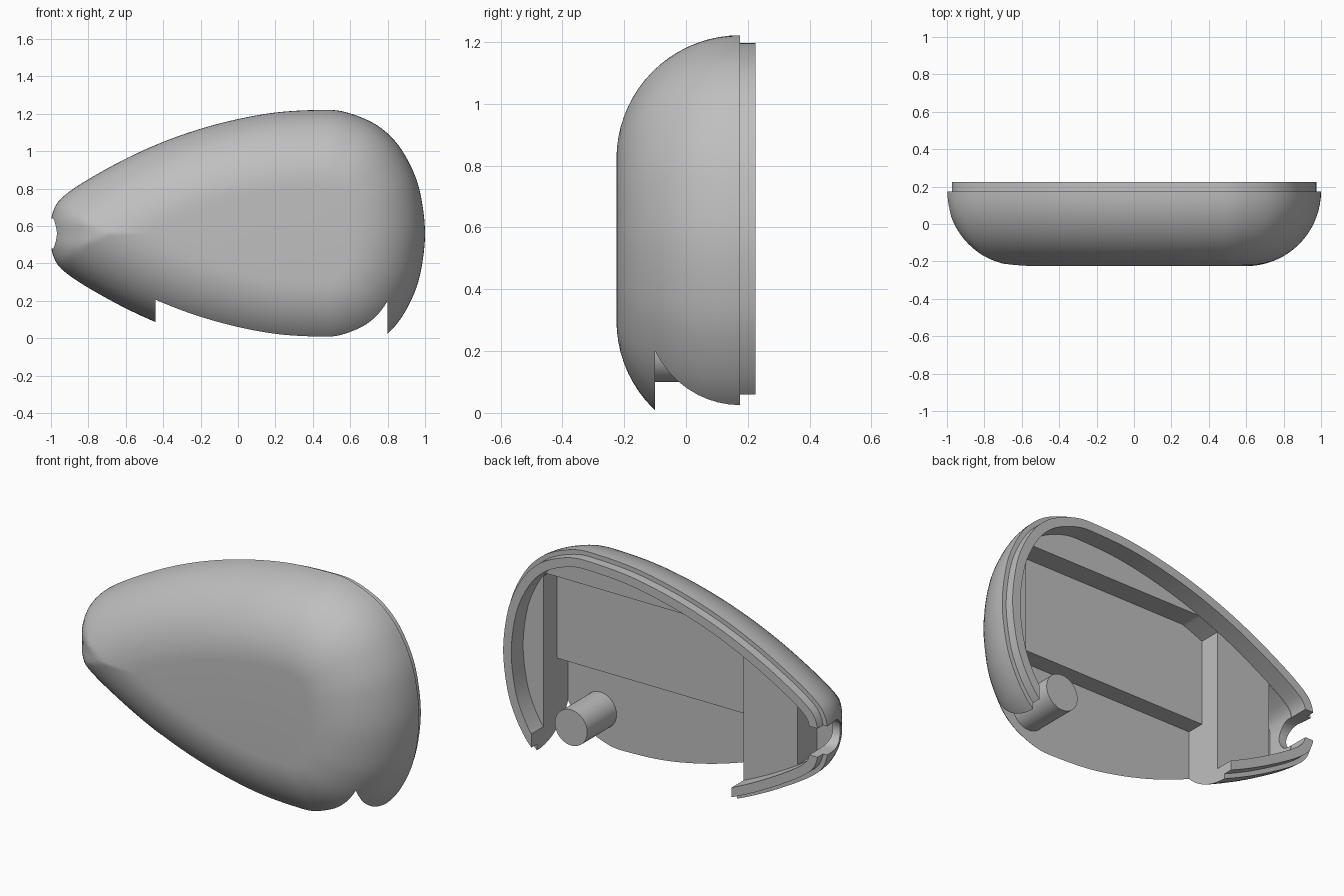
import bpy
import bmesh
import math
from mathutils import Vector

if "Cube" in bpy.data.objects:
    bpy.data.objects.remove(bpy.data.objects["Cube"], do_unlink=True)

MID = 0.56      # height of the symmetry line
RADIUS = 0.4    # rounding of the shell edge
RIM_Y = 0.175   # where the rounded shell ends
LIP_Y = 0.225   # top of the lip
WALL = 0.075    # wall thickness
FLOOR_Y = 0.12  # inner floor level
STEPS = 90      # points along half an outline

grey = bpy.data.materials.new("plain grey")
grey.use_nodes = True
grey.diffuse_color = (0.52, 0.52, 0.52, 1)
grey.node_tree.nodes["Principled BSDF"].inputs["Base Color"].default_value = (0.52, 0.52, 0.52, 1)

# Upper half of the egg outline, nose to round end: x and height above MID
CONTROL = [Vector(p) for p in (
    (-1, 0), (-1, .07), (-.975, .15), (-.92, .21), (-.8, .29), (-.6, .4),
    (-.4, .49), (-.2, .56), (0, .612), (.2, .647), (.4, .66), (.55, .655),
    (.7, .603), (.8, .535), (.88, .44), (.95, .3), (.985, .16), (1, 0))]


def flip(p):
    return Vector((p.x, -p.y))


def smooth_outline(points, parts=10):
    """Catmull-Rom curve through the points, mirrored past both ends."""
    pts = [flip(points[1])] + points + [flip(points[-2])]
    out = []
    for a, b, c, d in zip(pts, pts[1:], pts[2:], pts[3:]):
        for k in range(parts):
            t = k / parts
            out.append(0.5 * (2 * b + (c - a) * t + (2 * a - 5 * b + 4 * c - d) * t * t
                              + (3 * b - a - 3 * c + d) * t ** 3))
    return out + [points[-1].copy()]


OUTLINE = smooth_outline(CONTROL)
AROUND = OUTLINE + [flip(p) for p in OUTLINE]


def inset(dist):
    """Half outline moved inward, trimmed where it meets itself, evenly spaced."""
    n = len(OUTLINE)
    ghost = [flip(OUTLINE[1])] + OUTLINE + [flip(OUTLINE[-2])]
    raw = []
    for i in range(n):
        t = (ghost[i + 2] - ghost[i]).normalized()
        raw.append(OUTLINE[i] + Vector((t.y, -t.x)) * dist)
    keep = [i for i in range(n) if raw[i].y > -1e-5
            and min((raw[i] - q).length for q in AROUND) > dist - 0.002]
    path = [raw[i] for i in keep]
    first = keep[0]
    if first > 0:
        a, b = raw[first - 1], raw[first]
        if a.y < 0 < b.y:
            path.insert(0, a.lerp(b, -a.y / (b.y - a.y)))
        else:
            path.insert(0, Vector((b.x, 0)))
    path[0].y = path[-1].y = 0
    lengths = [0]
    for a, b in zip(path, path[1:]):
        lengths.append(lengths[-1] + (b - a).length)
    out, j = [], 0
    for k in range(STEPS + 1):
        s = lengths[-1] * k / STEPS
        while j < len(path) - 2 and lengths[j + 1] < s:
            j += 1
        span = max(lengths[j + 1] - lengths[j], 1e-9)
        out.append(path[j].lerp(path[j + 1], min(1, (s - lengths[j]) / span)))
    return out


def finish(name, bm):
    bmesh.ops.recalc_face_normals(bm, faces=bm.faces)
    mesh = bpy.data.meshes.new(name)
    bm.to_mesh(mesh)
    bm.free()
    mesh.materials.append(grey)
    obj = bpy.data.objects.new(name, mesh)
    bpy.context.collection.objects.link(obj)
    return obj


def loft(name, profile):
    """Closed solid through inset outlines given as (inset, y)."""
    bm = bmesh.new()
    rings = []
    for dist, y in profile:
        half = inset(dist)
        ring = half + [flip(p) for p in half[-2:0:-1]]
        rings.append([bm.verts.new((p.x, y, MID + p.y)) for p in ring])
    for a, b in zip(rings, rings[1:]):
        for i in range(len(a)):
            j = (i + 1) % len(a)
            bm.faces.new((a[i], a[j], b[j], b[i]))
    bm.faces.new(rings[0])
    bm.faces.new(rings[-1])
    return finish(name, bm)


def box(name, low, high):
    bm = bmesh.new()
    bmesh.ops.create_cube(bm, size=1)
    for v in bm.verts:
        v.co = [lo + (c + 0.5) * (hi - lo) for lo, hi, c in zip(low, high, v.co)]
    return finish(name, bm)


def rod(name, center, radius, length, axis):
    bm = bmesh.new()
    bmesh.ops.create_cone(bm, cap_ends=True, segments=48, radius1=radius,
                          radius2=radius, depth=length)
    turn = Vector((0, 0, 1)).rotation_difference(Vector(axis)).to_matrix()
    bmesh.ops.rotate(bm, verts=bm.verts, matrix=turn)
    bmesh.ops.translate(bm, verts=bm.verts, vec=center)
    return finish(name, bm)


def combine(target, tool, operation, discard=True):
    mod = target.modifiers.new(operation.lower(), "BOOLEAN")
    mod.object, mod.operation, mod.solver = tool, operation, "EXACT"
    bpy.context.view_layer.update()
    graph = bpy.context.evaluated_depsgraph_get()
    mesh = bpy.data.meshes.new_from_object(target.evaluated_get(graph))
    target.modifiers.clear()
    target.data = mesh
    if discard:
        bpy.data.objects.remove(tool, do_unlink=True)


# Shell: inner floor, wall, lip, shoulder, then the rounded outside
profile = [(WALL, FLOOR_Y), (WALL, LIP_Y), (0.025, LIP_Y), (0.025, RIM_Y)]
for k in range(19):
    angle = math.pi / 2 * k / 18
    profile.append((RADIUS * (1 - math.cos(angle)), RIM_Y - RADIUS * math.sin(angle)))
shell = loft("half_shell", profile)

# Stepped recess and nose recess, kept inside the wall
inside = loft("inside_helper", [(WALL + 0.002, -0.5), (WALL + 0.002, 0.5)])
inside.hide_render = True
for low, high in (((-.44, 0, .3), (.8, .4, 1)),
                  ((-1.1, -.05, 0), (-.775, .4, 1.2))):
    cutter = box("recess_cutter", low, high)
    combine(cutter, inside, "INTERSECT", discard=False)
    combine(shell, cutter, "DIFFERENCE")
bpy.data.objects.remove(inside, do_unlink=True)

# Deep recess open through the bottom edge
combine(shell, box("opening_cutter", (-.44, -.1, -.4), (.8, .5, .475)), "DIFFERENCE")

# Round-bottomed cable slot through the nose
combine(shell, rod("slot_round_cutter", (-1, .1, MID), .08, .34, (1, 0, 0)), "DIFFERENCE")
combine(shell, box("slot_cutter", (-1.17, .1, MID - .08), (-.83, .5, MID + .08)), "DIFFERENCE")

# Round post standing on the deep recess floor
post = rod("round_post", (.6, .025, .2), .1, .27, (0, 1, 0))

# Smooth shading with sharp edges kept
bpy.ops.object.select_all(action="DESELECT")
for obj in (shell, post):
    obj.select_set(True)
bpy.context.view_layer.objects.active = shell
bpy.ops.object.shade_smooth_by_angle(angle=math.radians(30))
